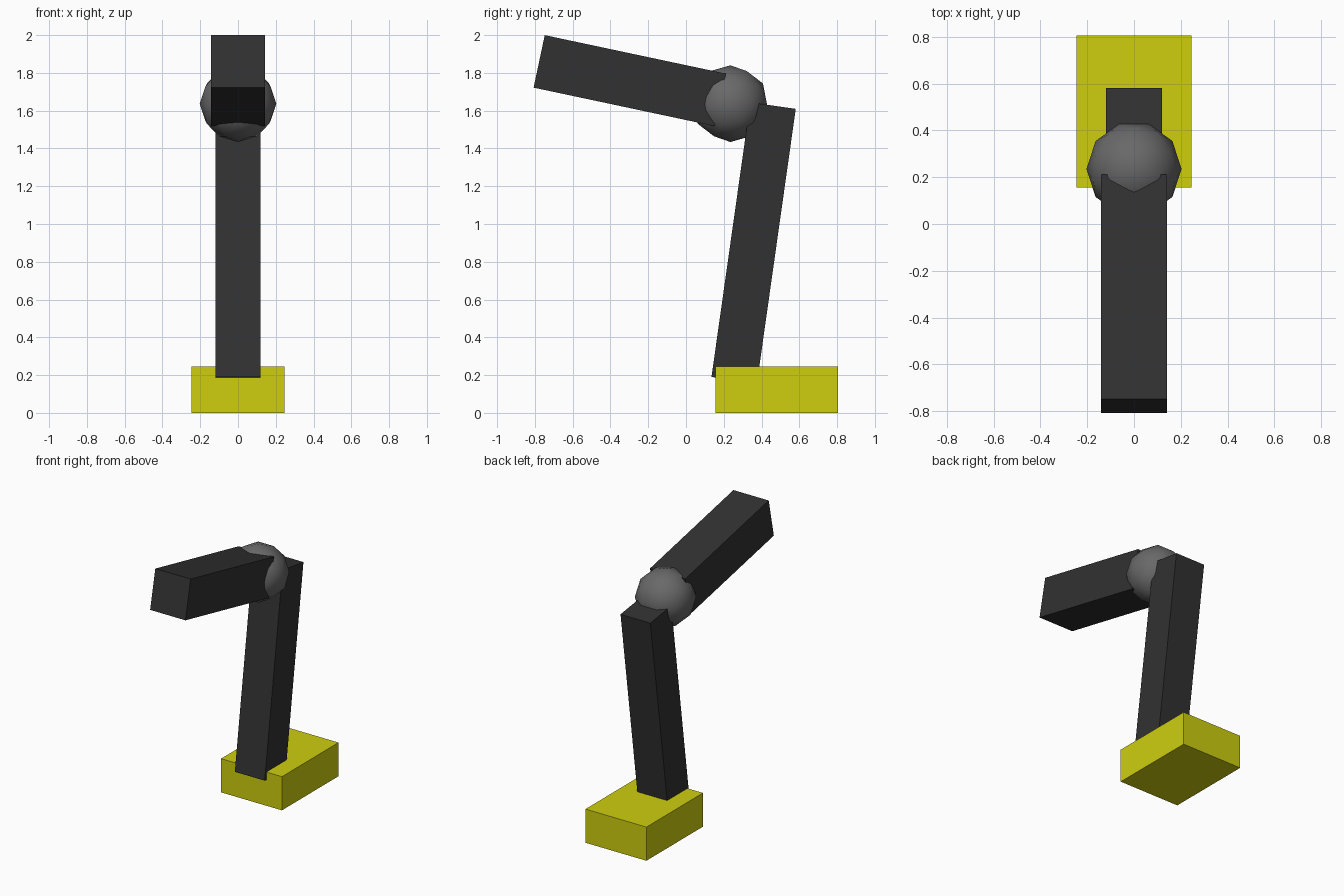
import bpy
from math import radians

if "Cube" in bpy.data.objects:
    bpy.data.objects.remove(bpy.data.objects["Cube"])


def material(name, rgb):
    mat = bpy.data.materials.new(name)
    mat.diffuse_color = (*rgb, 1.0)
    mat.use_nodes = True
    mat.node_tree.nodes["Principled BSDF"].inputs["Base Color"].default_value = mat.diffuse_color
    return mat


def box(name, centre, size, tilt, mat):
    """Box of a given size, tilted about the x axis (degrees)."""
    bpy.ops.mesh.primitive_cube_add(size=1, location=centre,
                                    rotation=(radians(tilt), 0, 0))
    obj = bpy.context.object
    obj.name = name
    obj.scale = size
    obj.data.materials.append(mat)
    return obj


yellow = material("yellow", (0.62, 0.62, 0.005))
dark = material("dark_grey", (0.031, 0.031, 0.031))
grey = material("joint_grey", (0.14, 0.14, 0.14))

# Foot block resting on the ground
box("foot", (0, 0.48, 0.1225), (0.49, 0.65, 0.245), 0, yellow)

# Lower segment leaning back, sunk into the foot
box("lower_leg", (0, 0.358, 0.90), (0.24, 0.243, 1.468), -8.05, dark)

# Upper segment rising towards the front
box("upper_leg", (0, -0.298, 1.759), (0.284, 0.98, 0.284), -12, dark)

# Low-poly ball joint between the segments
bpy.ops.mesh.primitive_ico_sphere_add(subdivisions=2, radius=0.203,
                                      location=(0, 0.235, 1.637),
                                      rotation=(0, 0, radians(-90)))
joint = bpy.context.object
joint.name = "knee_joint"
joint.data.materials.append(grey)
bpy.ops.object.shade_smooth()
